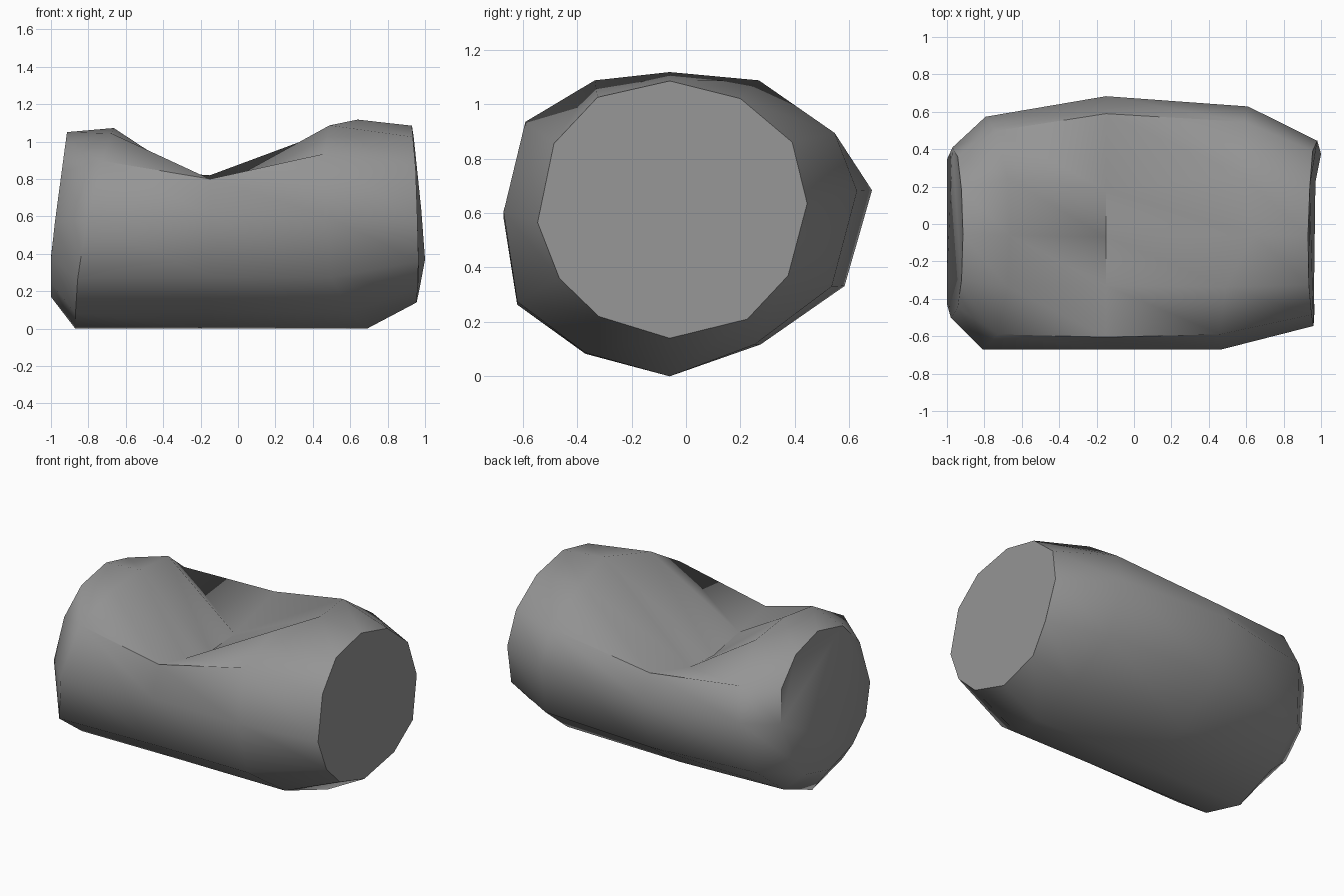
import bpy
import bmesh
import math

default_cube = bpy.data.objects.get("Cube")
if default_cube:
    bpy.data.objects.remove(default_cube, do_unlink=True)


def make_material(name, colour):
    material = bpy.data.materials.new(name)
    material.use_nodes = True
    material.diffuse_color = colour
    material.node_tree.nodes["Principled BSDF"].inputs["Base Color"].default_value = colour
    return material


# Cross-sections as (y, z), starting at the top and running down the front
body_outline = [(-.06, 1.1), (-.335, 1.07), (-.59, .92), (-.67, .595),
                (-.62, .27), (-.37, .085), (-.06, 0), (.245, .115),
                (.52, .325), (.61, .67), (.53, .88), (.26, 1.07)]
cap_outline = [(-.06, 1.085), (-.325, 1.025), (-.485, .855), (-.545, .565),
               (-.465, .36), (-.32, .22), (-.06, .14), (.225, .21),
               (.375, .37), (.445, .635), (.39, .86), (.2, 1.02)]

# Points of the middle section pushed in by the dent
dent = {0: (-.07, .68), 1: (-.33, .735), 2: (-.605, .8),
        10: (.59, .82), 11: (.18, .7)}

# Uneven lengthwise positions around the right-hand sections
shoulder_x = [.64, .49, .46, .47, .5, .6, .69, .68, .64, .61, .59, .57]
cap_x = [.93, .935, .95, .96, .965, .96, .955, .97, 1, .98, .955, .94]


def body_section(x_rule, back_stretch, height):
    """Outline with its back half widened and its height scaled."""
    section = []
    for index, (y, z) in enumerate(body_outline):
        wide_y = y * back_stretch if y > 0 else y
        section.append((x_rule(index, z), wide_y, z * height))
    return section


def small_cap_section():
    """Slightly smaller end, leaning inwards towards the top."""
    section = []
    for y, z in cap_outline:
        lean = max(0, z - .4) * .125
        section.append((-1 + lean, y * .92, .17 + (z - .14) * .932))
    return section


middle = body_section(lambda index, z: -.15, 1.12, 1.02)
for index, (y, z) in dent.items():
    middle[index] = (-.15, y, z)

sections = [
    small_cap_section(),
    body_section(lambda index, z: -.87 + .17 * z * z, .94, .975),
    middle,
    body_section(lambda index, z: shoulder_x[index], 1.03, 1.016),
    [(x, y, z) for x, (y, z) in zip(cap_x, cap_outline)],
]

# Skin the sections into one closed dented barrel
bm = bmesh.new()
rings = [[bm.verts.new(point) for point in section] for section in sections]
sides = len(body_outline)
for ring, following in zip(rings, rings[1:]):
    for index in range(sides):
        after = (index + 1) % sides
        bm.faces.new((ring[index], ring[after], following[after], following[index]))
bm.faces.new(rings[0])
bm.faces.new(rings[-1])
bmesh.ops.recalc_face_normals(bm, faces=bm.faces)

mesh = bpy.data.meshes.new("dented_barrel")
bm.to_mesh(mesh)
bm.free()
barrel = bpy.data.objects.new("dented_barrel", mesh)
bpy.context.collection.objects.link(barrel)
mesh.materials.append(make_material("plain grey", (.3, .3, .3, 1)))

# Smooth sides with crisp ends and dent rim
bpy.ops.object.select_all(action="DESELECT")
barrel.select_set(True)
bpy.context.view_layer.objects.active = barrel
bpy.ops.object.shade_smooth_by_angle(angle=math.radians(50))
